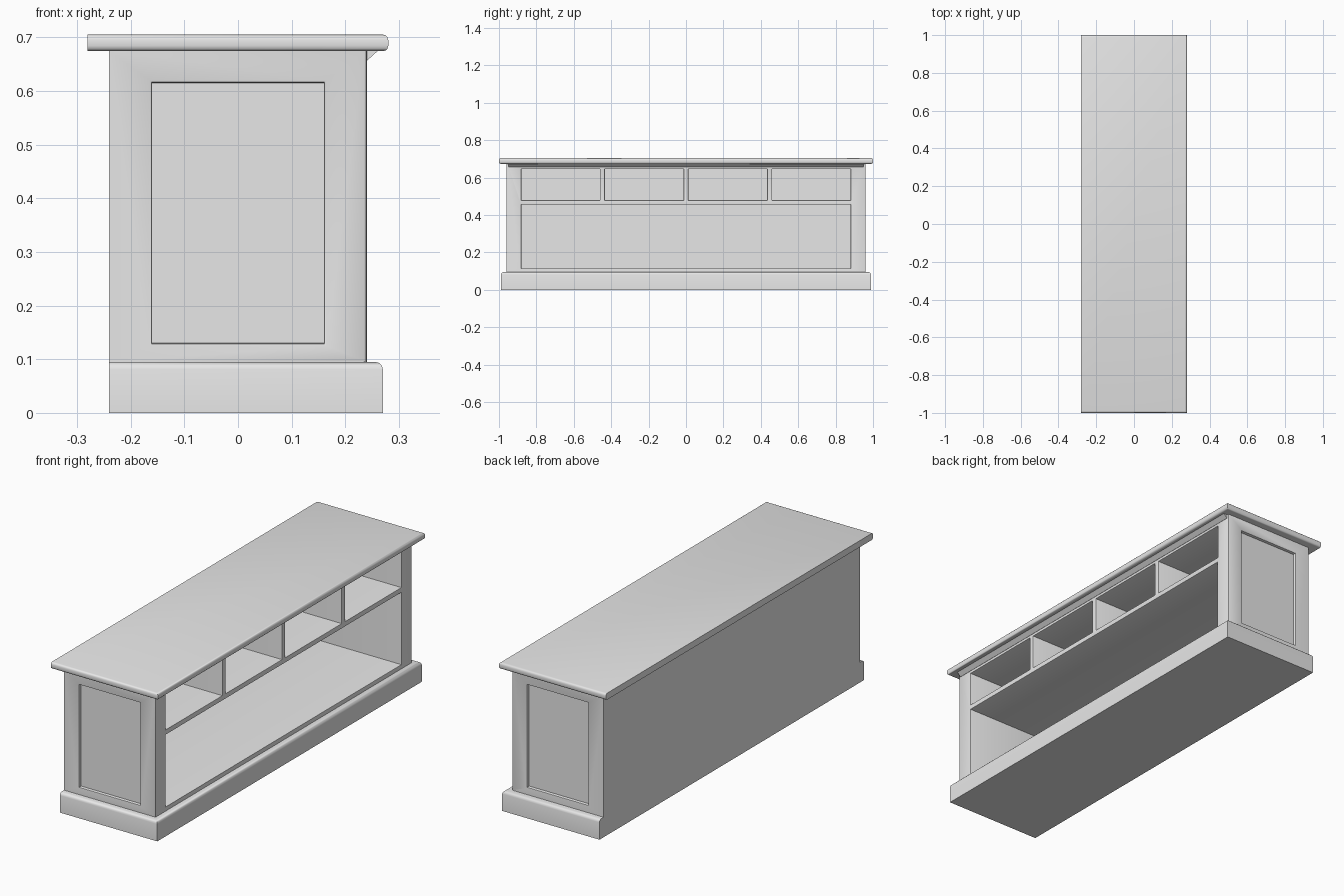
import bpy
import bmesh
from mathutils import Vector

cube = bpy.data.objects.get("Cube")
if cube:
    bpy.data.objects.remove(cube, do_unlink=True)

# Single painted finish
paint = bpy.data.materials.new("light_grey_paint")
paint.use_nodes = True
paint.diffuse_color = (0.8, 0.8, 0.8, 1)
paint.node_tree.nodes["Principled BSDF"].inputs["Base Color"].default_value = (0.8, 0.8, 0.8, 1)

BACK = -0.24
FRONT = 0.24
END = 0.96
BASE_TOP = 0.095
TOP_UNDER = 0.674


def add_box(bm, lo, hi):
    lo, hi = Vector(lo), Vector(hi)
    verts = bmesh.ops.create_cube(bm, size=1)["verts"]
    for v in verts:
        v.co = (lo + hi) / 2 + v.co * (hi - lo)


def make_object(name, bm):
    mesh = bpy.data.meshes.new(name)
    bm.to_mesh(mesh)
    bm.free()
    mesh.materials.append(paint)
    obj = bpy.data.objects.new(name, mesh)
    bpy.context.collection.objects.link(obj)
    return obj


def activate(obj):
    bpy.ops.object.select_all(action='DESELECT')
    obj.select_set(True)
    bpy.context.view_layer.objects.active = obj


def smooth(obj):
    activate(obj)
    bpy.ops.object.shade_smooth_by_angle(angle=0.6)


def moulded_slab(name, lo, hi, rule, width):
    """Box whose edges chosen by rule(midpoint) are rounded."""
    bm = bmesh.new()
    add_box(bm, lo, hi)
    edges = [e for e in bm.edges if rule((e.verts[0].co + e.verts[1].co) / 2)]
    bmesh.ops.bevel(bm, geom=edges, offset=width, segments=3, profile=0.5, affect='EDGES')
    obj = make_object(name, bm)
    smooth(obj)
    return obj


# Plinth, rounded along the top except at the flat back
moulded_slab("plinth", (BACK, -0.99, 0), (0.27, 0.99, BASE_TOP),
             lambda m: m.z > 0.09 and m.x > BACK + 0.01, 0.014)

# Worktop, rounded above and below except at the back
moulded_slab("worktop", (-0.28, -1, TOP_UNDER), (0.28, 1, 0.705),
             lambda m: abs(m.z - 0.69) > 0.01 and m.x > -0.27, 0.01)

# Carcass: one solid with the compartments and end panels cut out
bm = bmesh.new()
add_box(bm, (BACK, -END, BASE_TOP), (FRONT, END, TOP_UNDER))
carcass = make_object("carcass", bm)

bm = bmesh.new()
inner_back = BACK + 0.02
add_box(bm, (inner_back, -0.88, 0.115), (0.3, 0.88, 0.455))
cell, divider = 0.42, 0.0267
for i in range(4):
    y = -0.88 + i * (cell + divider)
    add_box(bm, (inner_back, y, 0.48), (0.3, y + cell, 0.645))
for side in (-1, 1):
    ys = sorted((side * (END - 0.015), side * 1.1))
    add_box(bm, (-0.16, ys[0], 0.13), (0.16, ys[1], 0.615))
cutter = make_object("opening_cutter", bm)
cutter.hide_render = True

activate(carcass)
cut = carcass.modifiers.new("openings", 'BOOLEAN')
cut.operation = 'DIFFERENCE'
cut.solver = 'EXACT'
cut.object = cutter
bpy.ops.object.modifier_apply(modifier=cut.name)
bpy.data.objects.remove(cutter, do_unlink=True)

# Soften the rims of the openings and the front corners
bm = bmesh.new()
bm.from_mesh(carcass.data)
bmesh.ops.dissolve_limit(bm, angle_limit=0.01, verts=bm.verts[:], edges=bm.edges[:])
rims = []
for e in bm.edges:
    m = (e.verts[0].co + e.verts[1].co) / 2
    inside_height = BASE_TOP + 0.005 < m.z < TOP_UNDER - 0.005
    on_front = m.x > FRONT - 0.001
    on_end = abs(m.y) > END - 0.001 and m.x > BACK + 0.01
    if inside_height and (on_front or on_end) and e.calc_face_angle(0) > 0.5:
        rims.append(e)
bmesh.ops.bevel(bm, geom=rims, offset=0.005, segments=2, profile=0.5, affect='EDGES')
bm.to_mesh(carcass.data)
bm.free()
smooth(carcass)

# Small sloped moulding under the front overhang
bm = bmesh.new()
add_box(bm, (FRONT - 0.005, -0.95, 0.657), (0.26, 0.95, TOP_UNDER))
for v in bm.verts:
    if v.co.z < 0.66 and v.co.x > FRONT:
        v.co.x = FRONT + 0.001
smooth(make_object("cornice_strip", bm))
